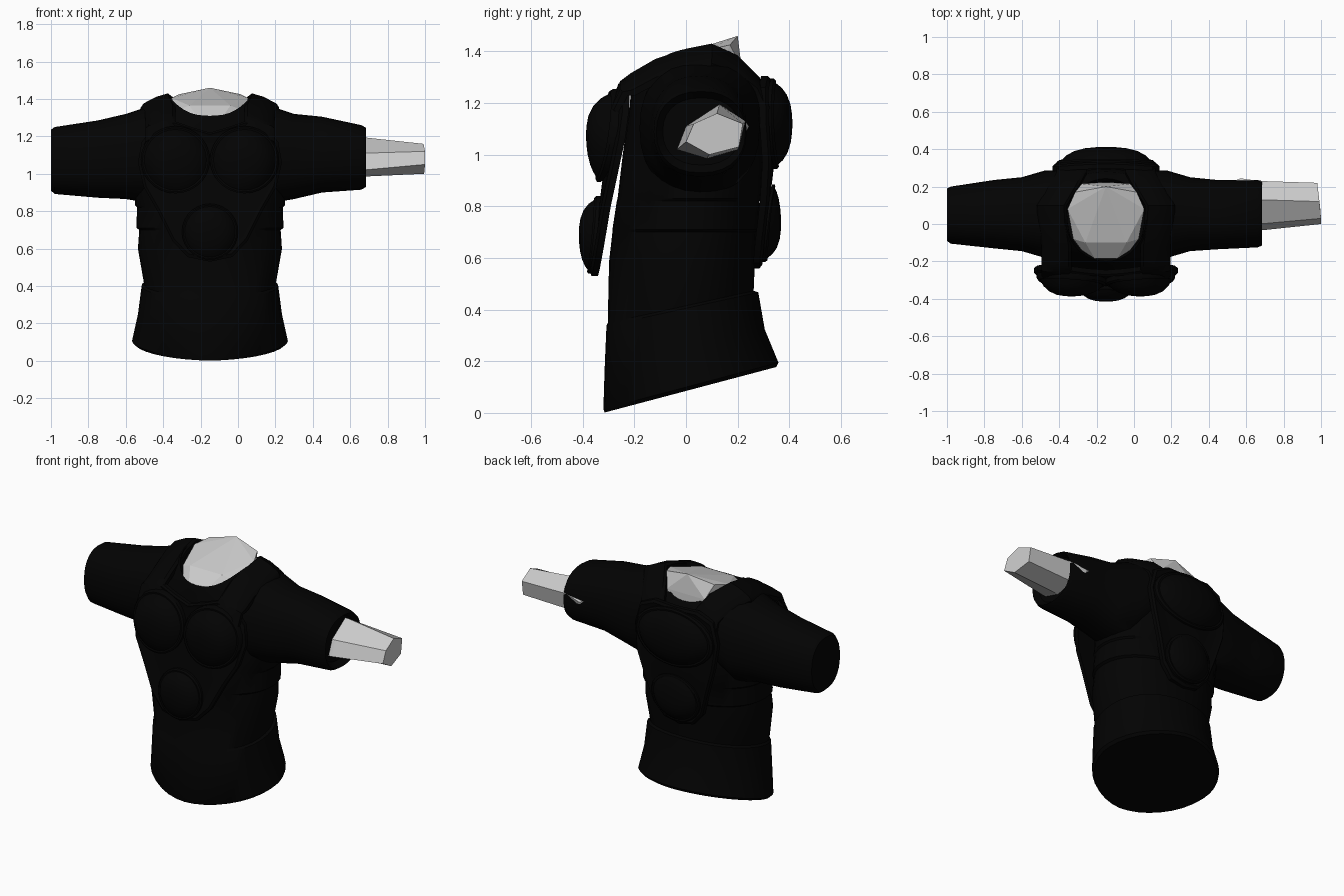
import bpy, bmesh, math
from mathutils import Vector

if "Cube" in bpy.data.objects:
    bpy.data.objects.remove(bpy.data.objects["Cube"])

CX = -0.15   # the torso's middle
BEND = 0.25  # how far armour plates wrap round the body


def material(name, value):
    m = bpy.data.materials.new(name)
    m.diffuse_color = (value, value, value, 1)
    m.use_nodes = True
    m.node_tree.nodes["Principled BSDF"].inputs["Base Color"].default_value = m.diffuse_color
    return m


black = material("black_fabric", 0.0008)
grey = material("light_grey", 0.6)


def finish(name, bm, mat, smooth=True):
    bmesh.ops.recalc_face_normals(bm, faces=bm.faces)
    me = bpy.data.meshes.new(name)
    bm.to_mesh(me)
    bm.free()
    ob = bpy.data.objects.new(name, me)
    bpy.context.collection.objects.link(ob)
    me.materials.append(mat)
    if smooth:
        bpy.ops.object.select_all(action='DESELECT')
        ob.select_set(True)
        bpy.context.view_layer.objects.active = ob
        bpy.ops.object.shade_smooth_by_angle(angle=math.radians(35))
    return ob


def loft(name, rings, mat, first=True, last=True, smooth=True):
    bm = bmesh.new()
    vs = [[bm.verts.new(p) for p in r] for r in rings]
    n = len(vs[0])
    for a, b in zip(vs, vs[1:]):
        for i in range(n):
            j = (i + 1) % n
            bm.faces.new((a[i], a[j], b[j], b[i]))
    if first:
        bm.faces.new(vs[0])
    if last:
        bm.faces.new(vs[-1])
    return finish(name, bm, mat, smooth)


def soft(v, e):
    return math.copysign(abs(v) ** e, v)


def angles(n):
    return [2 * math.pi * i / n for i in range(n)]


def torso_ring(z, tilt, arch, hw, yf, yb, e=0.93):
    pts = []
    for t in angles(36):
        c, s = soft(math.cos(t), e), soft(math.sin(t), e)
        y = (yf + yb) / 2 + (yb - yf) / 2 * s
        pts.append((CX + hw * c, y, z + tilt * y + arch * abs(c) ** 2.6))
    return pts


# Torso: slanted hem, waist band, belly and chest, up to the open neck
loft("torso", [torso_ring(*r) for r in (
    (0.085, 0.265, 0, 0.40, -0.315, 0.35, 1.1),
    (0.10, 0.265, 0, 0.417, -0.32, 0.358, 1.1),
    (0.25, 0.24, 0, 0.385, -0.315, 0.305, 1),
    (0.405, 0.22, 0, 0.365, -0.308, 0.28),
    (0.415, 0.22, 0, 0.352, -0.303, 0.262),
    (0.60, 0.05, 0, 0.385, -0.298, 0.268),
    (0.70, 0, 0, 0.378, -0.285, 0.272),
    (0.71, 0, 0, 0.393, -0.285, 0.28),
    (0.82, 0, 0, 0.39, -0.268, 0.285),
    (0.83, 0, 0, 0.40, -0.265, 0.29),
    (1.00, 0, 0, 0.40, -0.245, 0.30),
    (1.18, 0, 0, 0.37, -0.22, 0.295),
    (1.265, 0.02, 0.11, 0.29, -0.21, 0.28),
    (1.31, 0.0, 0.10, 0.215, -0.20, 0.243, 1),
    (1.23, 0.0, 0.10, 0.21, -0.18, 0.225, 1))], black, last=False)


def sleeve(name, side, end):
    rows = [(0.225, 0.92, 1.37, -0.17, 0.29), (0.33, 0.845, 1.36, -0.18, 0.285),
            (0.45, 0.865, 1.32, -0.145, 0.25)] + end
    rings = []
    for u, z0, z1, y0, y1 in rows:
        rings.append([(CX + side * u, (y0 + y1) / 2 + (y1 - y0) / 2 * soft(math.cos(t), 0.88),
                       (z0 + z1) / 2 + (z1 - z0) / 2 * soft(math.sin(t), 0.88))
                      for t in angles(28)])
    loft(name, rings, black)


sleeve("closed_sleeve", -1, [(0.60, 0.872, 1.285, -0.13, 0.235),
                             (0.83, 0.892, 1.25, -0.105, 0.20),
                             (0.85, 0.91, 1.235, -0.09, 0.19)])
sleeve("open_sleeve", 1, [(0.60, 0.90, 1.305, -0.135, 0.235),
                          (0.81, 0.915, 1.26, -0.125, 0.235),
                          (0.835, 0.93, 1.245, -0.115, 0.23),
                          (0.80, 0.96, 1.22, -0.09, 0.21)])

# Six-sided forearm, just breaking through the back of the sleeve
wrist = [(0.0, 1.05), (0.03, 1.12), (0.12, 1.16), (0.22, 1.12), (0.205, 1.03), (0.09, 1.0)]
elbow = [(-0.035, 1.02), (0.0, 1.11), (0.13, 1.195), (0.23, 1.13), (0.20, 1.02), (0.08, 0.985)]
loft("forearm", [[(0.45, y * 0.85, z) for y, z in elbow],
                 [(0.57, y + (0.014 if y > 0.22 else 0), z - (0.02 if y > 0.22 else 0))
                  for y, z in elbow],
                 [(0.67, y, z) for y, z in elbow],
                 [(1.0 - 0.12 * max(0, y - 0.05), y, z) for y, z in wrist]], grey, smooth=False)

# Faceted neck stump
bm = bmesh.new()
for u, y, z in ((0, 0.20, 1.46), (0.165, 0.17, 1.425), (0.11, -0.10, 1.365), (0.205, 0.08, 1.405),
                (0.175, -0.08, 1.34), (0.06, -0.185, 1.295), (0.13, -0.14, 1.30),
                (0.13, 0.215, 1.34), (0.19, 0.08, 1.2), (0.1, -0.16, 1.2), (0.1, 0.222, 1.2)):
    for s in ((1, -1) if u else (1,)):
        bm.verts.new((CX + s * u, y, z))
bmesh.ops.convex_hull(bm, input=bm.verts)
finish("neck", bm, grey, False)


def plate(name, half, y_at, out):
    """Bevelled, wrapped armour plate from a mirrored outline, out = -1 front or 1 back."""
    outline = half + [(-u, z) for u, z in reversed(half) if u > 0]
    mid = sum(z for _, z in outline) / len(outline)
    rings = []
    for scale, depth in ((0, -0.035), (0.5, -0.035), (1, -0.035), (1, -0.01), (0.96, 0.0),
                         (0.9, -0.008), (0.5, -0.008), (0, -0.008)):
        ring = []
        for u, z in outline:
            u, z = u * scale, mid + (z - mid) * scale
            ring.append((CX + u, y_at(z) + out * (depth - BEND * u * u), z))
        rings.append(ring)
    loft(name, rings, black, False, False)


def dome(name, u, z, rx, rz, base, peak, tilt):
    """Shallow dome with a raised rim, following the plate's wrap."""
    rings = []
    sign = 1 if base < 0 else -1
    for r, h in ((1.0, -0.35), (1.0, 0.02), (0.95, 0.14), (0.90, 0.12), (0.80, 0.42),
                 (0.64, 0.70), (0.42, 0.90), (0.2, 0.98), (0.05, 1.0)):
        ring = []
        for t in angles(28):
            du, dz = rx * r * math.cos(t), rz * r * math.sin(t)
            wrap = sign * BEND * ((u + du) ** 2 - u * u) * (1 - h)
            ring.append((CX + u + du, base + (peak - base) * h + wrap + tilt * dz * (1 - h),
                         z + dz))
        rings.append(ring)
    loft(name, rings, black)


# Chest armour
plate("chest_plate", [(0, 1.22), (0.1, 1.25), (0.2, 1.285), (0.3, 1.25), (0.365, 1.17),
                      (0.385, 1.06), (0.355, 0.93), (0.28, 0.80), (0.2, 0.64),
                      (0.12, 0.555), (0, 0.53)],
      lambda z: -0.335 + (z - 0.9) * (0.17 if z > 0.9 else 0.11), -1)
for s, label in ((-1, "left"), (1, "right")):
    dome("chest_dome_" + label, s * 0.185, 1.075, 0.185, 0.18, -0.312, -0.387, 0.18)
dome("belly_dome", 0, 0.69, 0.15, 0.15, -0.362, -0.415, 0.11)

# Back armour
plate("back_plate", [(0, 1.30), (0.15, 1.305), (0.25, 1.26), (0.285, 1.13), (0.265, 0.97),
                     (0.22, 0.82), (0.17, 0.66), (0.1, 0.58), (0, 0.56)],
      lambda z: 0.35 - (0.05 * (z - 0.93) if z > 0.93 else 0.15 * (0.93 - z)), 1)
dome("upper_back_dome", 0, 1.12, 0.265, 0.175, 0.345, 0.412, -0.04)
dome("lower_back_dome", 0, 0.735, 0.165, 0.15, 0.325, 0.368, 0.12)

# Shoulder straps joining chest and back armour: y, z, inward shift
path = [(-0.29, 1.20, 0), (-0.255, 1.285, 0), (-0.215, 1.315, 0), (-0.12, 1.37, 0),
        (0, 1.41, -0.02), (0.1, 1.43, -0.025), (0.2, 1.385, 0.035), (0.285, 1.30, 0.08),
        (0.325, 1.20, 0.08)]
for s, label in ((-1, "left"), (1, "right")):
    rings = []
    for i, (y, z, shift) in enumerate(path):
        a, b = path[max(i - 1, 0)], path[min(i + 1, len(path) - 1)]
        d = Vector((b[0] - a[0], b[1] - a[1])).normalized()
        drop = 0.06 * max(0, d.x)
        ny, nz = d.y * 0.035, -d.x * 0.035
        rings.append([(CX + s * (u - shift), y + ny * k, z - drop * f + nz * k)
                      for u, f, k in (
            (0.185, 0.1, 1), (0.185, 0.1, 0.2), (0.20, 0, 0), (0.26, 0.3, 0),
            (0.33, 0.9, 0), (0.345, 1.1, 0.3), (0.345, 1.1, 1))])
    loft("shoulder_strap_" + label, rings, black)
